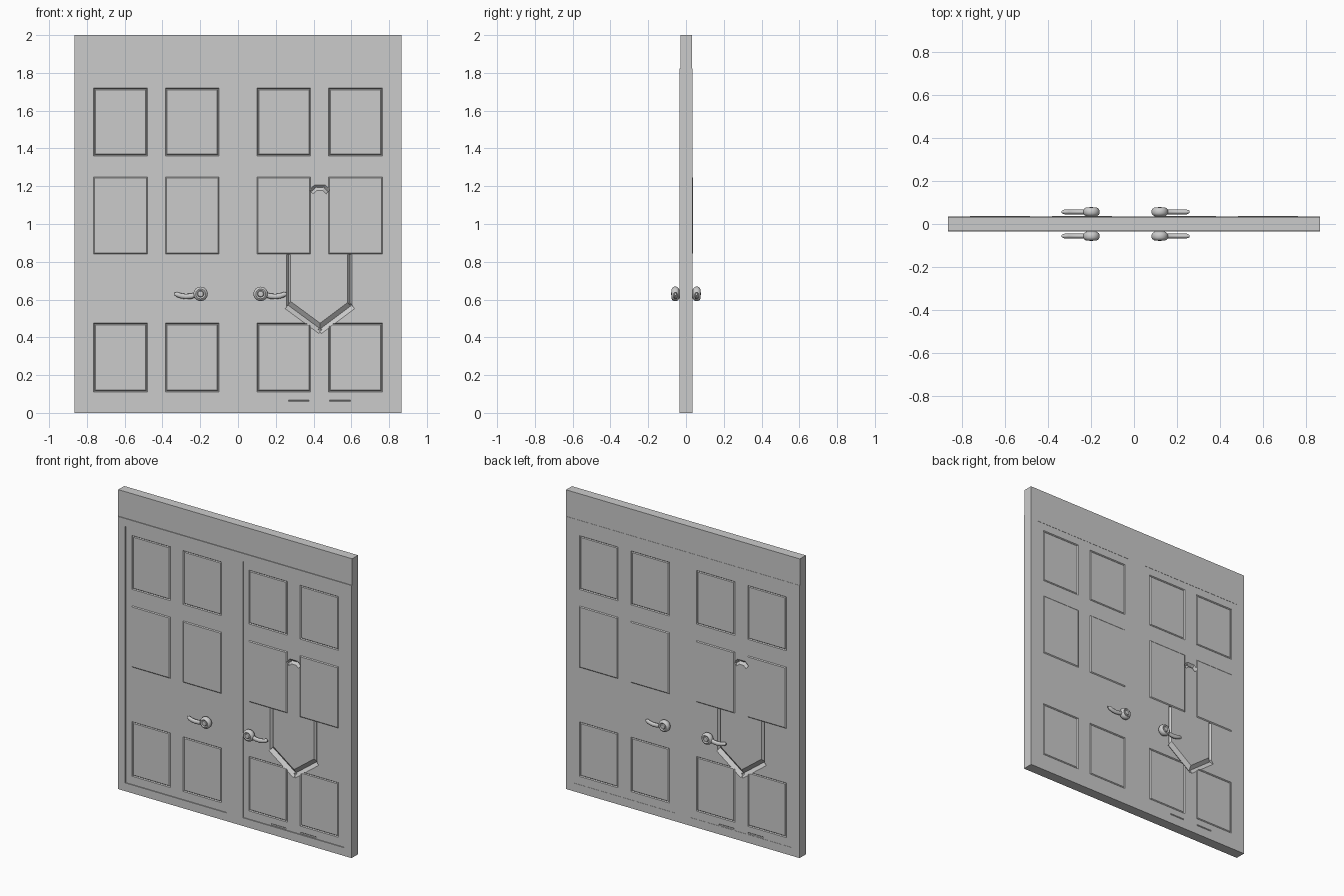
import bpy, bmesh, math
from mathutils import Vector, Matrix

if "Cube" in bpy.data.objects:
    bpy.data.objects.remove(bpy.data.objects["Cube"])

grey = bpy.data.materials.new("door_grey")
grey.diffuse_color = (0.6, 0.6, 0.6, 1)
grey.use_nodes = True
grey.node_tree.nodes["Principled BSDF"].inputs["Base Color"].default_value = grey.diffuse_color


def add(name, bm):
    bmesh.ops.recalc_face_normals(bm, faces=bm.faces)
    me = bpy.data.meshes.new(name)
    bm.to_mesh(me)
    bm.free()
    me.materials.append(grey)
    ob = bpy.data.objects.new(name, me)
    bpy.context.collection.objects.link(ob)
    return ob


def activate(ob):
    bpy.ops.object.select_all(action='DESELECT')
    ob.select_set(True)
    bpy.context.view_layer.objects.active = ob


def box(name, x0, x1, z0, z1, y0=-0.035, y1=0.0345):
    bm = bmesh.new()
    bmesh.ops.create_cube(bm, size=1)
    bmesh.ops.scale(bm, vec=(x1 - x0, y1 - y0, z1 - z0), verts=bm.verts)
    bmesh.ops.translate(bm, vec=((x0 + x1) / 2, (y0 + y1) / 2, (z0 + z1) / 2), verts=bm.verts)
    return add(name, bm)


# Frame: header sits slightly back from the jambs and rails
box("header", -0.865, 0.865, 1.823, 2.0, -0.03, 0.033)
box("top_rail", -0.865, 0.865, 1.77, 1.823)
box("bottom_rail", -0.865, 0.865, 0, 0.055)
box("left_jamb", -0.865, -0.81, 0.055, 1.77)
box("right_jamb", 0.81, 0.865, 0.055, 1.77)
box("centre_post", -0.06, 0.06, 0.055, 1.77)

# Door leaves: half-thickness slabs with inset panels
D = 0.029
XS = [0.06, 0.10, 0.385, 0.48, 0.765, 0.81]
ZS = [0.055, 0.11, 0.475, 0.84, 1.25, 1.36, 1.72, 1.77]


def leaf(name, side):
    bm = bmesh.new()
    v = [[bm.verts.new((side * x, 0, z)) for z in ZS] for x in XS]
    for i in range(len(XS) - 1):
        for j in range(len(ZS) - 1):
            bm.faces.new((v[i][j], v[i + 1][j], v[i + 1][j + 1], v[i][j + 1]))
    new = bmesh.ops.extrude_face_region(bm, geom=bm.faces[:], use_keep_orig=True)["geom"]
    bmesh.ops.translate(bm, vec=(0, -D, 0), verts=[g for g in new if isinstance(g, bmesh.types.BMVert)])
    bmesh.ops.recalc_face_normals(bm, faces=bm.faces)
    sunk, raised = [], []
    for f in bm.faces:
        c = f.calc_center_median()
        if c.y > -D + 0.001:
            continue
        i = sum(abs(c.x) > x for x in XS) - 1
        j = sum(c.z > z for z in ZS) - 1
        if i in (1, 3) and j in (1, 3, 5):
            (raised if j == 3 else sunk).append(f)
    # outer rows: moulded channel around a flat field
    for width, depth in ((0.007, -0.006), (0.007, 0.005)):
        bmesh.ops.inset_individual(bm, faces=sunk, thickness=width, depth=depth)
    # middle row: raised fields
    bmesh.ops.inset_individual(bm, faces=raised, thickness=0.008, depth=0.005)
    return add(name, bm)


def groove_cutter(paths):
    bm = bmesh.new()
    for pts, w, d in paths:
        for (ax, az), (bx, bz) in zip(pts, pts[1:]):
            t = Vector((bx - ax, 0, bz - az)).normalized()
            n = Vector((-t.z, 0, t.x)) * w
            out = Vector((0, -d, 0))
            rings = []
            for x, z, s in ((ax, az, -1), (bx, bz, 1)):
                p = Vector((x, -D, z)) + t * s * w * 0.4
                rings.append([bm.verts.new(p + o) for o in (n, out, -n, -out)])
            a, b = rings
            bm.faces.new(a)
            bm.faces.new(b[::-1])
            for k in range(4):
                m = (k + 1) % 4
                bm.faces.new((a[k], b[k], b[m], a[m]))
    ob = add("groove_cutter", bm)
    ob.hide_render = True
    return ob


plain = leaf("plain_leaf", -1)
carved = leaf("carved_leaf", 1)

# Shield-shaped groove, small arch and foot marks on the right leaf
paths = [
    ([(0.268, 0.835), (0.268, 0.57)], 0.011, 0.015),
    ([(0.592, 0.835), (0.592, 0.57)], 0.011, 0.015),
    ([(0.272, 0.565), (0.435, 0.445)], 0.024, 0.02),
    ([(0.435, 0.445), (0.595, 0.565)], 0.024, 0.02),
    ([(0.392, 1.175), (0.412, 1.192), (0.455, 1.192), (0.473, 1.175)], 0.015, 0.015),
]
for x0, x1 in ((0.27, 0.375), (0.485, 0.595)):
    paths.append(([(x0, 0.065), (x1, 0.065)], 0.004, 0.004))
cutter = groove_cutter(paths)
mod = carved.modifiers.new("grooves", 'BOOLEAN')
mod.object = cutter
mod.operation = 'DIFFERENCE'
mod.solver = 'EXACT'
mod.use_self = True
activate(carved)
bpy.ops.object.modifier_apply(modifier=mod.name)
bpy.data.objects.remove(cutter)

# Back faces: the same leaves turned half way round
for ob in (plain, carved):
    back = ob.copy()
    back.data = ob.data.copy()
    back.name = "back_" + ob.name
    back.data.transform(Matrix.Translation((0, 0.004, 0)) @ Matrix.Rotation(math.pi, 4, 'Z'))
    bpy.context.collection.objects.link(back)


# Lever handles: turned knob plus a curved lever
PROFILE = [(0, 0.025), (0.022, 0.025), (0.024, 0.036), (0.034, 0.042), (0.038, 0.05), (0.038, 0.063),
           (0.034, 0.071), (0.026, 0.076), (0.021, 0.075), (0.018, 0.072), (0.014, 0.077), (0, 0.079)]
LEVER = [(0.02, 0.628), (0.05, 0.618), (0.08, 0.616), (0.105, 0.62), (0.125, 0.627), (0.138, 0.629)]


def handle(name, cx, side, face):
    N = 24
    bm = bmesh.new()
    rings = [[bm.verts.new((cx + r * math.cos(k * math.tau / N), face * y, 0.63 + r * math.sin(k * math.tau / N)))
              for k in range(N)] for r, y in PROFILE]
    for a, b in zip(rings, rings[1:]):
        for k in range(N):
            m = (k + 1) % N
            bm.faces.new((a[k], a[m], b[m], b[k]))
    bmesh.ops.remove_doubles(bm, verts=bm.verts, dist=1e-5)
    # lever tube with a tapered, rounded tip
    M = 12
    tube = []
    for i, (x, z) in enumerate(LEVER):
        s = 0.5 if i == len(LEVER) - 1 else 1
        tube.append([bm.verts.new((cx + side * x, face * (0.056 + 0.011 * s * math.cos(k * math.tau / M)),
                                   z + 0.014 * s * math.sin(k * math.tau / M))) for k in range(M)])
    for a, b in zip(tube, tube[1:]):
        for k in range(M):
            m = (k + 1) % M
            bm.faces.new((a[k], a[m], b[m], b[k]))
    bm.faces.new(tube[0])
    bm.faces.new(tube[-1])
    ob = add(name, bm)
    activate(ob)
    bpy.ops.object.shade_smooth_by_angle(angle=math.radians(40))


for face, label in ((-1, "front"), (1, "back")):
    handle(label + "_left_handle", -0.198, -1, face)
    handle(label + "_right_handle", 0.12, 1, face)
